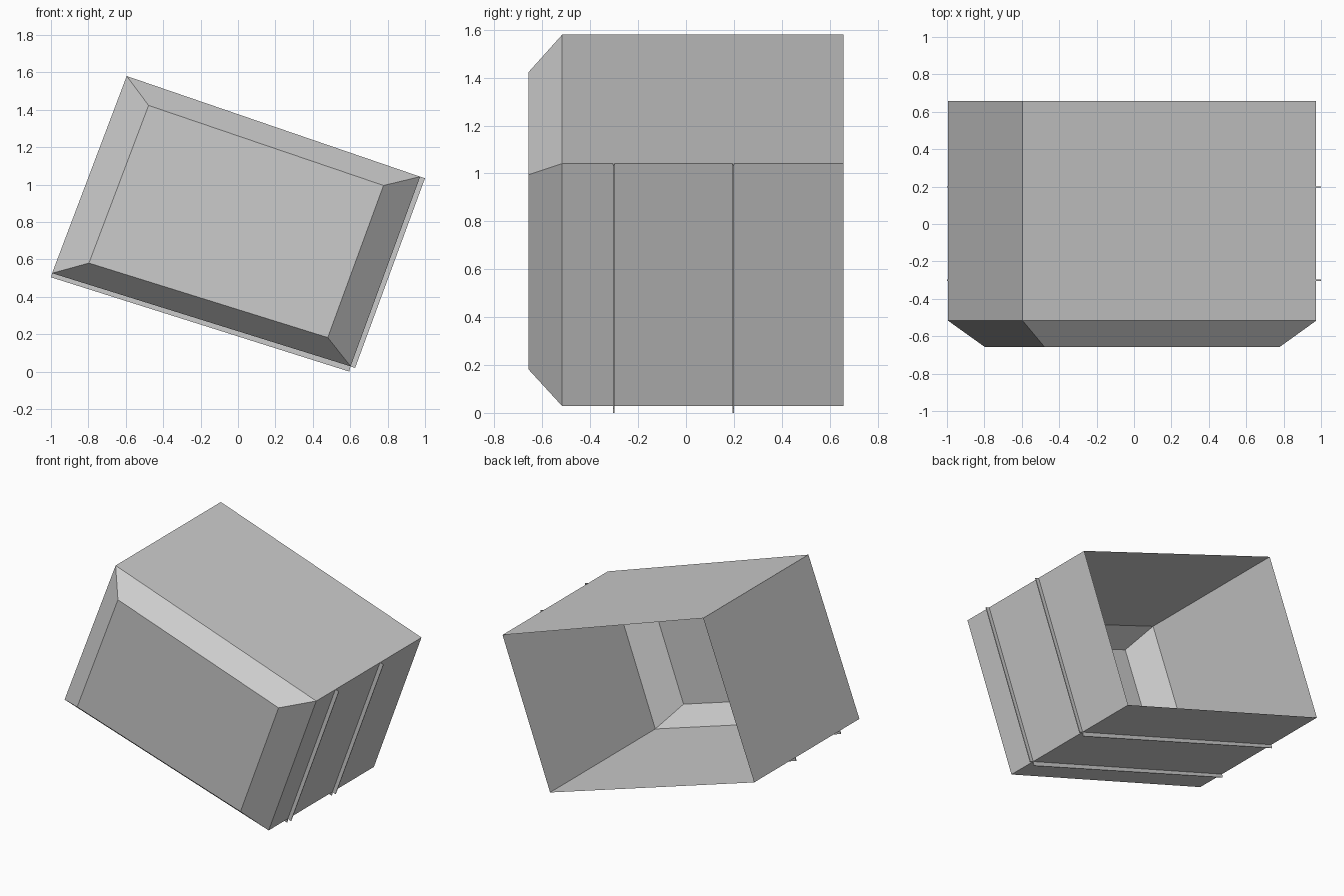
import bpy
import bmesh

if "Cube" in bpy.data.objects:
    bpy.data.objects.remove(bpy.data.objects["Cube"])

grey = bpy.data.materials.new("plain grey")
grey.diffuse_color = (0.6, 0.6, 0.6, 1)
grey.use_nodes = True
grey.node_tree.nodes["Principled BSDF"].inputs["Base Color"].default_value = grey.diffuse_color


def add_part(name, build):
    mesh = bpy.data.meshes.new(name)
    bm = bmesh.new()
    build(bm)
    bm.to_mesh(mesh)
    bm.free()
    mesh.materials.append(grey)
    obj = bpy.data.objects.new(name, mesh)
    bpy.context.collection.objects.link(obj)


def ring(bm, outline, y):
    return [bm.verts.new((x, y, z)) for x, z in outline]


def bridge(bm, a, b):
    for i in range(len(a)):
        j = (i + 1) % len(a)
        bm.faces.new((a[i], a[j], b[j], b[i]))


# Tilted body outline and smaller front panel, as (x, z) corners
TOP_LEFT, TOP_RIGHT = (-0.595, 1.58), (0.974, 1.042)
LOW_RIGHT, LOW_LEFT = (0.602, 0.028), (-0.994, 0.526)
body = [LOW_LEFT, LOW_RIGHT, TOP_RIGHT, TOP_LEFT]
panel = [(-0.797, 0.58), (0.48, 0.182), (0.778, 0.995), (-0.478, 1.423)]


# Thin shell: front panel, bevelled shoulder, straight sides, open back
def shell(bm):
    front = ring(bm, panel, -0.658)
    shoulder = ring(bm, body, -0.517)
    back = ring(bm, body, 0.658)
    bm.faces.new(front)
    bridge(bm, shoulder, front)
    bridge(bm, back, shoulder)


add_part("open_shell", shell)

# Thin raised ribs across the underside and the right side
rib_profiles = {
    "bottom_rib": [LOW_LEFT, (-1.0, 0.504), (0.595, 0.0), LOW_RIGHT],
    "side_rib": [LOW_RIGHT, (0.626, 0.019), (1.0, 1.034), TOP_RIGHT],
}


def rib(outline, y, half=0.003):
    def build(bm):
        near, far = ring(bm, outline, y - half), ring(bm, outline, y + half)
        bm.faces.new(near)
        bm.faces.new(far[::-1])
        bridge(bm, far, near)
    return build


for place, y in (("front", -0.301), ("rear", 0.197)):
    for name, outline in rib_profiles.items():
        add_part(f"{place}_{name}", rib(outline, y))
